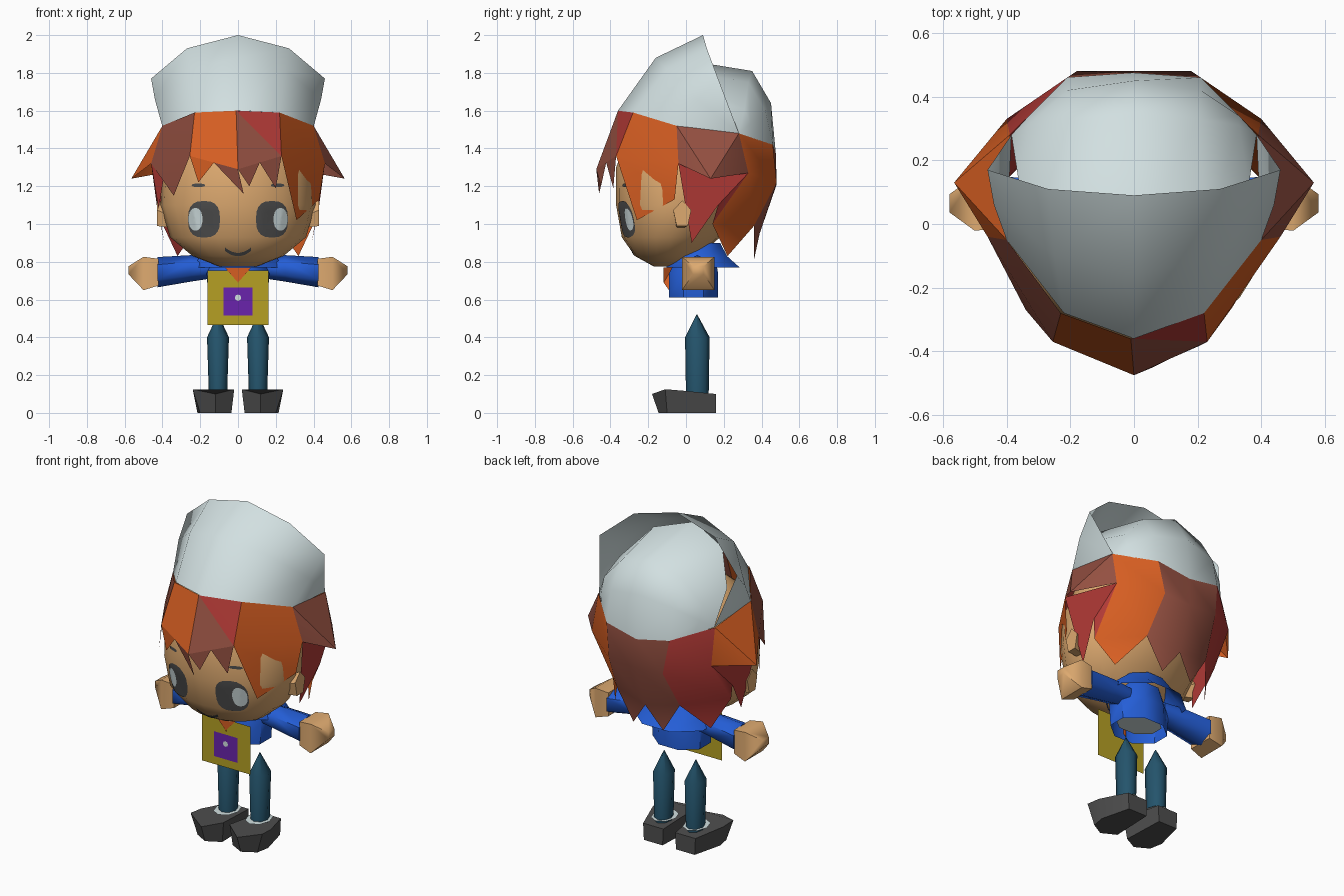
import bpy, bmesh, math
from mathutils import Vector
from mathutils.bvhtree import BVHTree

if "Cube" in bpy.data.objects:
    bpy.data.objects.remove(bpy.data.objects["Cube"])


def lin(c):
    return tuple(((v / 255 + 0.055) / 1.055) ** 2.4 for v in c) + (1.0,)


COLORS = {"white": (210, 224, 225), "red": (178, 58, 54), "orange": (214, 94, 34),
          "brown": (148, 80, 65), "skin": (222, 170, 112), "blue": (36, 94, 215),
          "mustard": (182, 160, 36), "purple": (106, 36, 172), "teal": (36, 84, 108),
          "charcoal": (78, 78, 78)}
MATS = {}
for key, rgb in COLORS.items():
    MATS[key] = bpy.data.materials.new(key)
    MATS[key].diffuse_color = lin(rgb)


def make(name, verts, faces, colors, smooth=40):
    """Object from faces; colors is one name or one name per face."""
    cols = [colors] * len(faces) if isinstance(colors, str) else colors
    used = sorted(set(cols))
    me = bpy.data.meshes.new(name)
    me.from_pydata([tuple(v) for v in verts], [], faces)
    for c in used:
        me.materials.append(MATS[c])
    for p, c in zip(me.polygons, cols):
        p.material_index = used.index(c)
    bm = bmesh.new()
    bm.from_mesh(me)
    bmesh.ops.remove_doubles(bm, verts=bm.verts, dist=0.0005)
    bmesh.ops.recalc_face_normals(bm, faces=bm.faces)
    bm.to_mesh(me)
    bm.free()
    ob = bpy.data.objects.new(name, me)
    bpy.context.collection.objects.link(ob)
    if smooth:
        bpy.ops.object.select_all(action='DESELECT')
        ob.select_set(True)
        bpy.context.view_layer.objects.active = ob
        bpy.ops.object.shade_smooth_by_angle(angle=math.radians(smooth))
    return ob


def grid_faces(rows, n, closed):
    m = n if closed else n - 1
    return [(r * n + i, r * n + (i + 1) % n, (r + 1) * n + (i + 1) % n, (r + 1) * n + i)
            for r in range(rows - 1) for i in range(m)]


def loft(name, rings, color, smooth=40, caps=True):
    n = len(rings[0])
    faces = grid_faces(len(rings), n, True)
    if caps:
        faces += [tuple(range(n)), tuple(range((len(rings) - 1) * n, len(rings) * n))]
    return make(name, [v for r in rings for v in r], faces, color, smooth)


def oval(z, rx, y0, y1, n, cx=0, turn=0.0):
    return [(cx + rx * math.cos(a), (y0 + y1) / 2 + (y1 - y0) / 2 * math.sin(a), z)
            for a in (2 * math.pi * (i + turn) / n for i in range(n))]


def mirror_row(row):
    return [(-x, y, z) for x, y, z in reversed(row[1:])] + row


# Hat: tall open-backed front panel with a lower dome tucked behind it
END = (.385, .28, 1.48)
front = [[(0, -.36, 1.6), (.22, -.28, 1.59), (.40, -.05, 1.515), END],
         [(0, -.16, 1.88), (.25, -.10, 1.82), (.44, .06, 1.66), END],
         [(0, .09, 2.0), (.27, .11, 1.93), (.46, .17, 1.77), END]]
dome = [[(0, -.08, 1.88), (.23, -.02, 1.81), (.36, .12, 1.65), END],
        [(0, .35, 1.81), (.20, .33, 1.75), (.33, .31, 1.61), END],
        [(0, .45, 1.64), (.21, .42, 1.6), (.33, .34, 1.53), END],
        [(0, .475, 1.38), (.21, .46, 1.42), (.31, .36, 1.45), END]]
for name, rows in (("hat_front", front), ("hat_back", dome)):
    rows = [mirror_row(r) for r in rows]
    make(name, [v for r in rows for v in r], grid_faces(len(rows), 7, False), "white", 75)

# Head
HEAD = [(.775, .10, -.17, .0), (.83, .24, -.27, .07), (.93, .36, -.34, .18),
        (1.1, .41, -.37, .30), (1.3, .40, -.37, .32), (1.5, .34, -.29, .32),
        (1.58, .2, -.2, .2)]
head = loft("head", [oval(*h, 20) for h in HEAD], "skin", 60)
tree = BVHTree.FromPolygons([v.co.copy() for v in head.data.vertices],
                            [tuple(p.vertices) for p in head.data.polygons])


def on_face(x, z, off):
    hit = tree.ray_cast(Vector((x, -2, z)), Vector((0, 1, 0)))[0]
    return (x, (hit.y if hit else -.2) - off, z)


def face_disc(name, cx, cz, rx, rz, color, off, power=.75):
    n, rows = 20, 5
    rnd = lambda v: math.copysign(abs(v) ** power, v)
    pts = [on_face(cx + rx * r / (rows - 1) * rnd(math.cos(2 * math.pi * i / n)),
                   cz + rz * r / (rows - 1) * rnd(math.sin(2 * math.pi * i / n)), off)
           for r in range(rows) for i in range(n)]
    make(name, pts, grid_faces(rows, n, True), color)


# Eyes, brows and smile
for s, side in ((-1, "left"), (1, "right")):
    face_disc(side + "_eye", s * .18, 1.025, .085, .097, "charcoal", .004)
    face_disc(side + "_eye_shine", s * .225, 1.025, .037, .06, "white", .008, .9)
    face_disc(side + "_brow", s * .21, 1.205, .035, .009, "charcoal", .004)
smile = [on_face(x / 100, .838 + .0006 * x * x + dz, .004)
         for dz in (-.009, .009) for x in range(-7, 8, 2)]
make("smile", smile, grid_faces(2, 8, False), "charcoal")

# Hair: hat-edge ring, bulge ring, and pointed locks hanging below
A = [(.40, -.05, 1.52), (.39, .28, 1.48), (.21, .46, 1.42), (0, .475, 1.38),
     (-.21, .46, 1.42), (-.39, .28, 1.48), (-.40, -.05, 1.52), (-.23, -.28, 1.59),
     (-.01, -.36, 1.6), (.22, -.28, 1.59)]
B = [(.46, -.04, 1.32), (.40, .33, 1.27), (.18, .48, 1.22), (0, .48, 1.21),
     (-.18, .48, 1.22), (-.40, .33, 1.27), (-.46, -.04, 1.32), (-.255, -.37, 1.36),
     (0, -.475, 1.29), (.23, -.37, 1.36)]
V = {1: (.40, .14, 1.0), 2: (.21, .36, .99), 3: (.0, .39, .95), 4: (-.21, .36, .99),
     5: (-.40, .14, 1.0)}
hv, hf, hc = [], [], []


def patch(color, *pts):
    hf.append(tuple(range(len(hv), len(hv) + len(pts))))
    hv.extend(pts)
    hc.append(color)


def mid(p, q, t=.5):
    return tuple(Vector(p).lerp(Vector(q), t))


# back locks
for i, col, tip in ((1, "orange", (.32, .22, .83)), (2, "brown", (.10, .36, .81)),
                    (3, "brown", (-.10, .36, .81)), (4, "red", (-.32, .22, .83))):
    patch(col, A[i], A[i + 1], B[i + 1], B[i])
    patch(col, B[i], B[i + 1], V[i + 1], V[i])
    patch(col, V[i], V[i + 1], tip)
# side wings with a longer lock underneath
for a, b, s, col in ((0, 1, 1, "brown"), (6, 5, -1, "orange")):
    wing = (s * .565, .13, 1.24)
    patch(col, A[a], A[b], wing)
    patch(col, A[a], wing, B[a])
    patch(col, A[b], B[b], wing)
    patch("red", B[a], B[b], (s * .43, .17, 1.1), (s * .39, .03, .9))
    patch("red", B[b], V[b], (s * .43, .17, 1.1))
# fringe, one front strip split diagonally in two colours
patch("brown", A[6], A[7], B[7], B[6])
patch("orange", A[7], A[8], B[8], B[7])
patch("red", A[8], A[9], B[9])
patch("brown", A[8], B[9], B[8])
patch("orange", A[9], A[0], B[0], B[9])
# fringe tips
L, R = mid(B[7], B[8]), mid(B[8], B[9])
patch("brown", B[6], B[7], (-.34, -.27, 1.15))
patch("red", B[6], mid(B[6], B[7], .4), (-.42, -.10, 1.08))
patch("orange", B[7], L, (-.21, -.385, 1.22))
patch("brown", L, B[8], (.03, -.46, 1.16))
patch("brown", B[8], R, (.06, -.45, 1.2))
patch("brown", R, B[9], (.20, -.385, 1.19))
patch("orange", B[9], B[0], (.43, -.06, 1.13), (.31, -.26, 1.02))
make("hair", hv, hf, hc, 35)

# Open-bottomed shirt with lining and flared collar
loft("shirt", [oval(.61, .17, -.10, .18, 8, 0, .5), oval(.74, .18, -.10, .18, 8, 0, .5),
               oval(.85, .12, -.04, .16, 8, 0, .5)], "blue", 50, False)
make("shirt_lining", oval(.655, .14, -.07, .15, 8, 0, .5), [tuple(range(8))], "white", 0)
loft("collar", [oval(.77, .25, -.12, .30, 8, 0, .5), oval(.83, .22, -.11, .23, 8, 0, .5),
                oval(.90, .13, -.04, .19, 8, 0, .5)], "blue", 50, False)

# Neck scarf
make("scarf", [(-.07, -.118, .77), (.07, -.118, .77), (0, -.118, .69), (0, -.07, .77),
               (0, -.07, .62)],
     [(0, 1, 2), (0, 2, 4, 3), (1, 3, 4, 2)], "orange", 0)


# Hanging front panel with a square patch and dot
def plate(name, rx, z0, z1, y, color):
    make(name, [(-rx, y, z0), (rx, y, z0), (rx, y, z1), (-rx, y, z1)],
         [(0, 1, 2, 3)], color, 0)


plate("chest_panel", .162, .465, .755, -.112, "mustard")
plate("chest_patch", .078, .515, .665, -.116, "purple")
make("patch_dot", [(.017 * math.cos(a), -.120, .61 + .017 * math.sin(a))
                   for a in (i * math.pi / 4 for i in range(8))], [tuple(range(8))], "white", 0)
make("scarf_point", [(-.07, -.12, .77), (.07, -.12, .77), (0, -.12, .695)], [(0, 1, 2)],
     "orange", 0)


def x_ring(s, x, cy, cz, ry, rz, n, turn=.5):
    return [(s * x, cy + ry * math.cos(2 * math.pi * (i + turn) / n),
             cz + rz * math.sin(2 * math.pi * (i + turn) / n)) for i in range(n)]


for s, side in ((-1, "left"), (1, "right")):
    # Ears
    loft(side + "_ear", [x_ring(s, .36, -.03, 1.03, .035, .06, 5, .25),
                         x_ring(s, .43, -.02, 1.05, .05, .075, 5, .25)], "skin", 50)
    # Arms and hands
    loft(side + "_sleeve", [x_ring(s, .12, .06, .77, .07, .055, 6),
                            x_ring(s, .25, .06, .765, .085, .07, 6),
                            x_ring(s, .425, .065, .745, .10, .08, 6)], "blue", 65)
    loft(side + "_hand", [x_ring(s, .42, .065, .745, .11, .10, 4),
                          x_ring(s, .50, .065, .738, .122, .125, 4),
                          x_ring(s, .58, .065, .755, .04, .03, 4)], "skin", 60)
    # Pointed legs
    cx = s * .106
    loft(side + "_leg", [oval(.09, .048, .0, .12, 8, cx), oval(.40, .058, -.005, .125, 8, cx),
                         oval(.52, .002, .055, .06, 8, cx)], "teal", 55)
    # Shoes: tapered outline with a raised toe, sock ring on top
    sole = [(.045, .16), (.17, .16), (.215, -.02), (.20, -.10), (.12, -.145), (.035, -.10)]
    top = [(.04, .16, .10), (.175, .16, .10), (.235, -.02, .118), (.24, -.11, .125),
           (.12, -.18, .10), (.02, -.11, .125)]
    loft(side + "_shoe", [[(s * x, y, 0) for x, y in sole],
                          [(s * x, y, z) for x, y, z in top]], "charcoal", 50)
    make(side + "_sock", oval(.124, .07, -.04, .14, 8, cx), [tuple(range(8))], "white", 0)

for m in bpy.data.materials:
    if m.users and not m.is_grease_pencil:
        m.use_nodes = True
        m.node_tree.nodes["Principled BSDF"].inputs["Base Color"].default_value = m.diffuse_color
